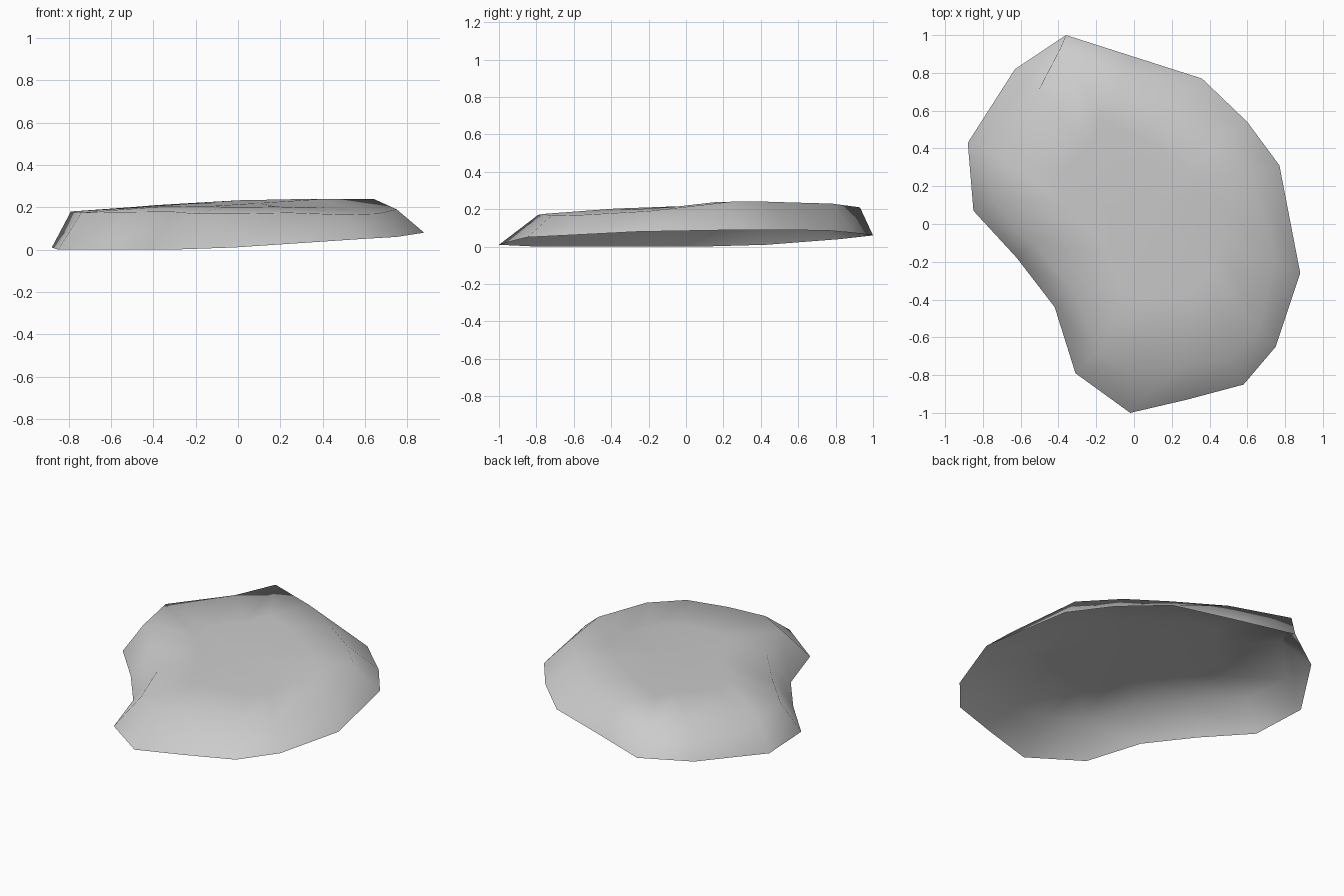
import bpy
import bmesh
from mathutils import Vector

default_cube = bpy.data.objects.get("Cube")
if default_cube:
    bpy.data.objects.remove(default_cube, do_unlink=True)

# Plain stone colour
stone = bpy.data.materials.new("pale_grey_stone")
stone.use_nodes = True
colour = (0.6, 0.6, 0.6, 1)
stone.diffuse_color = colour
shader = next(n for n in stone.node_tree.nodes if n.type == "BSDF_PRINCIPLED")
shader.inputs["Base Color"].default_value = colour
shader.inputs["Roughness"].default_value = 0.9

# Kidney outline, clockwise from the back: lower rim point, then shoulder point
outline = [
    ((-.36, 1, .06), (-.39, .93, .21)),
    ((0, .885, .075), (-.05, .78, .23)),
    ((.36, .77, .085), (.23, .6, .235)),
    ((.6, .54, .09), (.45, .44, .24)),
    ((.77, .31, .09), (.64, .24, .24)),
    ((.88, -.26, .08), (.75, -.2, .19)),
    ((.75, -.65, .06), (.66, -.55, .17)),
    ((.58, -.85, .05), (.5, -.72, .165)),
    ((.28, -.93, .03), (.24, -.76, .175)),
    ((-.02, -1, .01), (0, -.79, .17)),
    ((-.31, -.79, 0), (-.2, -.68, .17)),
    ((-.42, -.44, 0), (-.31, -.36, .18)),
    ((-.62, -.18, 0), (-.53, -.1, .178)),
    ((-.85, .07, 0), (-.74, .12, .175)),
    ((-.88, .43, .01), (-.79, .41, .18)),
    ((-.63, .82, .04), (-.51, .7, .2)),
]
crown_centre = Vector((.1, .08, .22))


def bridge(bm, lower, upper):
    """Join two rings of equal length with quads facing outward."""
    for i in range(len(lower)):
        j = (i + 1) % len(lower)
        bm.faces.new((lower[j], lower[i], upper[i], upper[j]))


# Open-bottomed shell: sloping wall, shoulder and gently domed crown
bm = bmesh.new()
rim = [bm.verts.new(low) for low, high in outline]
shoulder = [bm.verts.new(high) for low, high in outline]
crown = []
for low, high in outline:
    point = Vector(high).lerp(crown_centre, .45)
    point.z += .008
    crown.append(bm.verts.new(point))
bridge(bm, rim, shoulder)
bridge(bm, shoulder, crown)

# Fan closing the crown
peak = bm.verts.new(crown_centre)
for i, vert in enumerate(crown):
    bm.faces.new((crown[(i + 1) % len(crown)], vert, peak))

for face in bm.faces:
    face.smooth = True
mesh = bpy.data.meshes.new("flat_stone")
bm.to_mesh(mesh)
bm.free()
mesh.materials.append(stone)
stone_object = bpy.data.objects.new("flat_stone", mesh)
bpy.context.collection.objects.link(stone_object)
